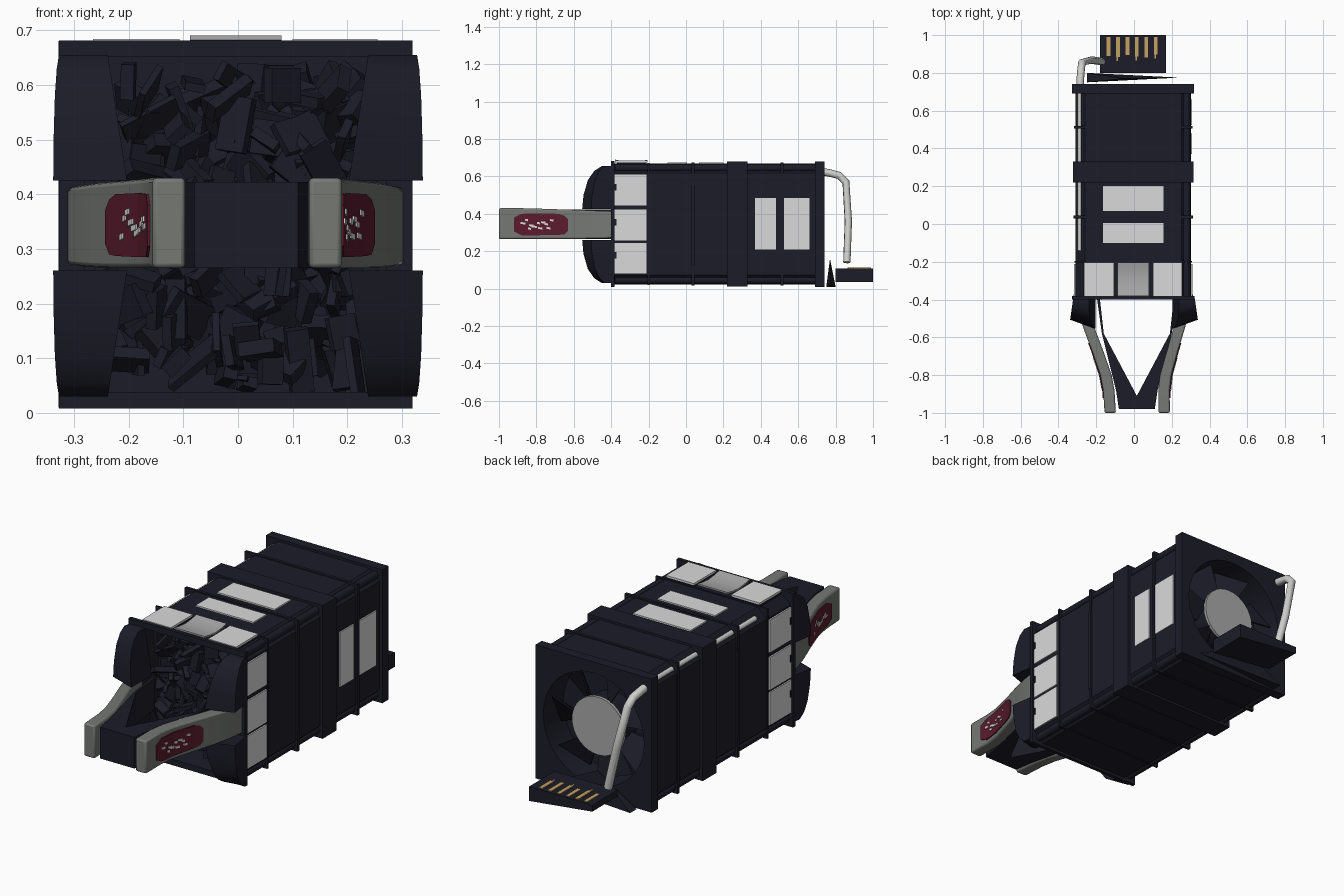
import bpy, bmesh, math, random
from mathutils import Vector, Euler

if "Cube" in bpy.data.objects:
    bpy.data.objects.remove(bpy.data.objects["Cube"])
random.seed(4)


def material(name, r, g, b):
    m = bpy.data.materials.new(name)
    m.use_nodes = True
    m.diffuse_color = (r, g, b, 1)
    m.node_tree.nodes["Principled BSDF"].inputs["Base Color"].default_value = (r, g, b, 1)
    return m


DARK = material("dark navy", .0115, .0115, .0215)
WHITE = material("panel white", .70, .70, .70)
STEEL = material("pipe silver", .62, .62, .60)
MID = material("mid grey", .40, .40, .40)
GREY = material("arm grey", .18, .19, .175)
RED = material("dark red", .105, .011, .027)
GOLD = material("contact gold", .55, .36, .13)


def finish(name, bm, mat, smooth=False):
    bmesh.ops.recalc_face_normals(bm, faces=bm.faces)
    me = bpy.data.meshes.new(name)
    bm.to_mesh(me)
    bm.free()
    me.materials.append(mat)
    ob = bpy.data.objects.new(name, me)
    bpy.context.collection.objects.link(ob)
    if smooth:
        bpy.ops.object.select_all(action='DESELECT')
        bpy.context.view_layer.objects.active = ob
        ob.select_set(True)
        bpy.ops.object.shade_smooth_by_angle(angle=math.radians(40))
    return ob


def loft(name, rings, mat, smooth=False):
    """Skin matching closed rings and cap both ends."""
    bm = bmesh.new()
    vs = [[bm.verts.new(p) for p in ring] for ring in rings]
    n = len(vs[0])
    for a, b in zip(vs, vs[1:]):
        for i in range(n):
            bm.faces.new((a[i], a[(i + 1) % n], b[(i + 1) % n], b[i]))
    bm.faces.new(vs[0])
    bm.faces.new(vs[-1])
    return finish(name, bm, mat, smooth)


def box(name, x, y, z, mat=DARK):
    rect = [(x[0], z[0]), (x[1], z[0]), (x[1], z[1]), (x[0], z[1])]
    return loft(name, [[(a, d, b) for a, b in rect] for d in y], mat)


def drum(name, r, y, mat=DARK, sides=32, cz=.345):
    circle = [(r * math.cos(i * math.tau / sides), r * math.sin(i * math.tau / sides))
              for i in range(sides)]
    return loft(name, [[(a - .005, d, b + cz) for a, b in circle] for d in y], mat, True)


def pipe(name, points, radius, mat):
    cu = bpy.data.curves.new(name, 'CURVE')
    cu.dimensions = '3D'
    cu.bevel_depth = radius
    cu.bevel_resolution = 2
    cu.use_fill_caps = True
    sp = cu.splines.new('POLY')
    sp.points.add(len(points) - 1)
    for p, co in zip(sp.points, points):
        p.co = (*co, 1)
    cu.materials.append(mat)
    ob = bpy.data.objects.new(name, cu)
    bpy.context.collection.objects.link(ob)


def cut(ob, cutter):
    mod = ob.modifiers.new("cut", 'BOOLEAN')
    mod.operation = 'DIFFERENCE'
    mod.solver = 'EXACT'
    mod.object = cutter
    bpy.context.view_layer.objects.active = ob
    bpy.ops.object.modifier_apply(modifier=mod.name)


# Main casing with chamfered long edges
L, R, B, T, C = -.31, .302, .022, .668, .05
octagon = [(L + C, B), (R - C, B), (R, B + C), (R, T - C),
           (R - C, T), (L + C, T), (L, T - C), (L, B + C)]
casing = loft("casing", [[(x, y, z) for x, z in octagon] for y in (-.395, .73)], DARK)
rear_flange = box("rear_flange", (-.328, .318), (.69, .74), (.01, .68))
fan_hole = drum("fan_hole_cutter", .28, (.58, .8))
front_hole = box("front_hole_cutter", (-.262, .254), (-.5, -.08), (.038, .652))
cut(casing, front_hole)
for part in (casing, rear_flange):
    cut(part, fan_hole)
for helper in (fan_hole, front_hole):
    bpy.data.objects.remove(helper)

# Bands and ribs round the casing, as four bars each
for name, y, grow in (("front_rim", (-.40, -.382), .017), ("panel_rib", (-.205, -.195), .004),
                      ("middle_rib", (.03, .045), .007), ("wide_band", (.22, .33), .014),
                      ("rear_rib", (.505, .52), .007)):
    x0, x1, z0, z1 = L - grow, R + grow, B - grow * .8, T + grow * .8
    box(name + "_top", (x0, x1), y, (T - .016, z1))
    box(name + "_bottom", (x0, x1), y, (z0, B + .016))
    box(name + "_right", (x0, L + .03), y, (z0, z1))
    box(name + "_left", (R - .03, x1), y, (z0, z1))

# Dark rods lying along three of the edges
for x, z in ((.278, .645), (.278, .045), (-.288, .045)):
    pipe("edge_rod", [(x, -.38, z), (x, .7, z)], .02, DARK)

# Silver pipe: slim along the fourth edge, thicker down the back
pipe("edge_pipe", [(-.284, -.14, .636), (-.284, .72, .634)], .014, STEEL)
pipe("coolant_pipe", [(-.285, .70, .627), (-.285, .76, .62), (-.28, .82, .605),
                      (-.275, .855, .57), (-.225, .868, .36), (-.17, .86, .14)], .02, STEEL)

# White plates on the sides and top
for side, x in (("left", (R - .002, R + .007)), ("right", (L - .007, L + .002))):
    for z in (.08, .257, .445):
        box(side + "_front_panel", x, (-.385, -.212), (z, z + .165), WHITE)
        box(side + "_panel_clip", (x[0] - .002, x[1] + .004), (-.388, -.372), (z + .08, z + .115))
    box(side + "_seam", (x[0] - .002, x[1] + .003), (.03, .045), (.12, .55))
for y in ((.37, .48), (.525, .66)):
    box("left_rear_panel", (R - .002, R + .006), y, (.21, .485), WHITE)
for y in ((-.10, .005), (.07, .20)):
    box("top_panel", (-.165, .155), y, (T, T + .007), WHITE)
for x in ((-.265, -.107), (.10, .255)):
    box("top_front_panel", x, (-.38, -.205), (T + .007, T + .016), WHITE)
    box("top_panel_pad", x, (-.37, -.21), (T - .01, T + .007))
rows = [(-.38, .690), (-.34, .682), (-.29, .677), (-.24, .682), (-.205, .689)]
loft("top_curved_panel", [[(-.088, y, z - .008), (.08, y, z - .008), (.08, y, z), (-.088, y, z)]
                          for y, z in rows], MID, True)

# Rear fan: motor, hub cap and twisted blades
drum("fan_motor", .13, (.57, .69))
drum("fan_hub", .145, (.69, .705), MID)
for i in range(7):
    a = i * math.tau / 7
    rings = []
    for r, half in ((.12, .16), (.275, .22)):
        ring = []
        for da, y in ((-half * 1.3, .61), (half * 1.3, .685), (half * 1.3, .695), (-half * 1.3, .62)):
            ring.append((-.005 + r * math.cos(a + da), y, .345 + r * math.sin(a + da)))
        rings.append(ring)
    loft("fan_blade", rings, DARK)

# Edge connector, thinner toward one end, with gold contacts
board = [(-.18, .075), (.17, .035), (.17, .108), (-.18, .108)]
loft("connector_board", [[(x, y, z) for x, z in board] for y in (.80, 1.0)], DARK)
for i in range(6):
    x = -.145 + i * .05
    y = .88 + random.uniform(0, .04)
    box("contact", (x, x + .02), (y, .99), (.106, .112), GOLD)
    box("contact_tail", (x + .003, x + .011), (y - .02 * (i % 2), y), (.106, .112), GOLD)

# Thin wedge between casing and connector
bm = bmesh.new()
tips = [bm.verts.new(p) for p in ((-.25, .75, .01), (-.25, .80, .01), (.24, .775, .02), (-.05, .77, .16))]
for tri in ((0, 1, 2), (0, 1, 3), (1, 2, 3), (0, 2, 3)):
    bm.faces.new([tips[i] for i in tri])
finish("rear_wedge", bm, DARK)

# Tangle of broken shards inside the front opening
bm = bmesh.new()
for i in range(260):
    spin = Euler([random.uniform(0, math.tau) for _ in range(3)]).to_matrix()
    size = Vector((random.uniform(.03, .06), random.uniform(.006, .014), random.uniform(.018, .035)))
    spot = Vector((random.uniform(-.225, .215), random.uniform(-.35, -.17), random.uniform(.08, .61)))
    for v in bmesh.ops.create_cube(bm, size=2)["verts"]:
        v.co = spot + spin @ Vector([a * b for a, b in zip(v.co, size)])
finish("shards", bm, DARK)

# Rounded cheeks at the four front corners, slanting back outward
cheek = [(-.395, .655), (-.45, .655), (-.49, .63), (-.525, .58), (-.548, .50), (-.555, .425), (-.395, .425)]
for side in (-1, 1):
    for flip in (False, True):
        inner, outer = [], []
        for y, z in cheek:
            zz = .685 - z if flip else z
            inner.append((side * (.203 + .035 * (z - .425) / .23), y, zz))
            outer.append((side * (.322 - .1 * (y + .395)), y + .3 * max(0, -.395 - y), zz))
        loft("lower_cheek" if flip else "upper_cheek", [inner, outer], DARK, True)

# Curved grey arms: y, distance from centre line, lower and upper height
path = [(-.39, .278, .27, .413), (-.48, .26, .268, .416), (-.56, .236, .266, .42), (-.68, .195, .265, .424),
        (-.80, .158, .265, .428), (-.88, .146, .265, .43), (-1.0, .143, .265, .43)]


def arm_x(y, side, out):
    """Sideways position on an arm; the centre line drifts slightly toward the tip."""
    for a, b in zip(path, path[1:]):
        if b[0] <= y <= a[0]:
            offset = a[1] + (b[1] - a[1]) * (y - a[0]) / (b[0] - a[0])
    return .017 - .036 * (y + 1) + side * (offset + out)


def arm_strip(name, side, cols, inner, outer, mat, smooth=False):
    rings = []
    for y, z0, z1 in cols:
        near, far = arm_x(y, side, inner), arm_x(y, side, outer)
        rings.append([(near, y, z0), (far, y, z0), (far, y, z1), (near, y, z1)])
    return loft(name, rings, mat, smooth)


for side, label in ((-1, "right"), (1, "left")):
    arm = arm_strip(label + "_arm", side, [(y, z0, z1) for y, d, z0, z1 in path], -.03, .03, GREY, True)
    bevel = arm.modifiers.new("soft edges", 'BEVEL')
    bevel.width = .008
    bevel.segments = 2
    arm_strip(label + "_red_inlay", side,
              [(-.63, .31, .37), (-.65, .29, .39), (-.68, .287, .40), (-.80, .285, .402),
               (-.88, .285, .40), (-.92, .305, .38)], .028, .035, RED)
    for i in range(11):
        y, z = -.86 + .015 * i + random.uniform(0, .005), random.uniform(.312, .362)
        arm_strip(label + "_fleck", side,
                  [(y, z, z + .011), (y - random.uniform(.012, .028), z + .004, z + .014)], .031, .038, WHITE)

# Dark forked nose block between the arms
nose = [(-.08, -.98), (.11, -.98), (.125, -.88), (.20, -.58), (.225, -.40), (.21, -.40), (.19, -.58),
        (.015, -.91), (-.16, -.58), (-.18, -.40), (-.195, -.40), (-.17, -.58), (-.095, -.88)]
loft("nose_block", [[(x, y, z) for x, y in nose] for z in (.265, .422)], DARK)
